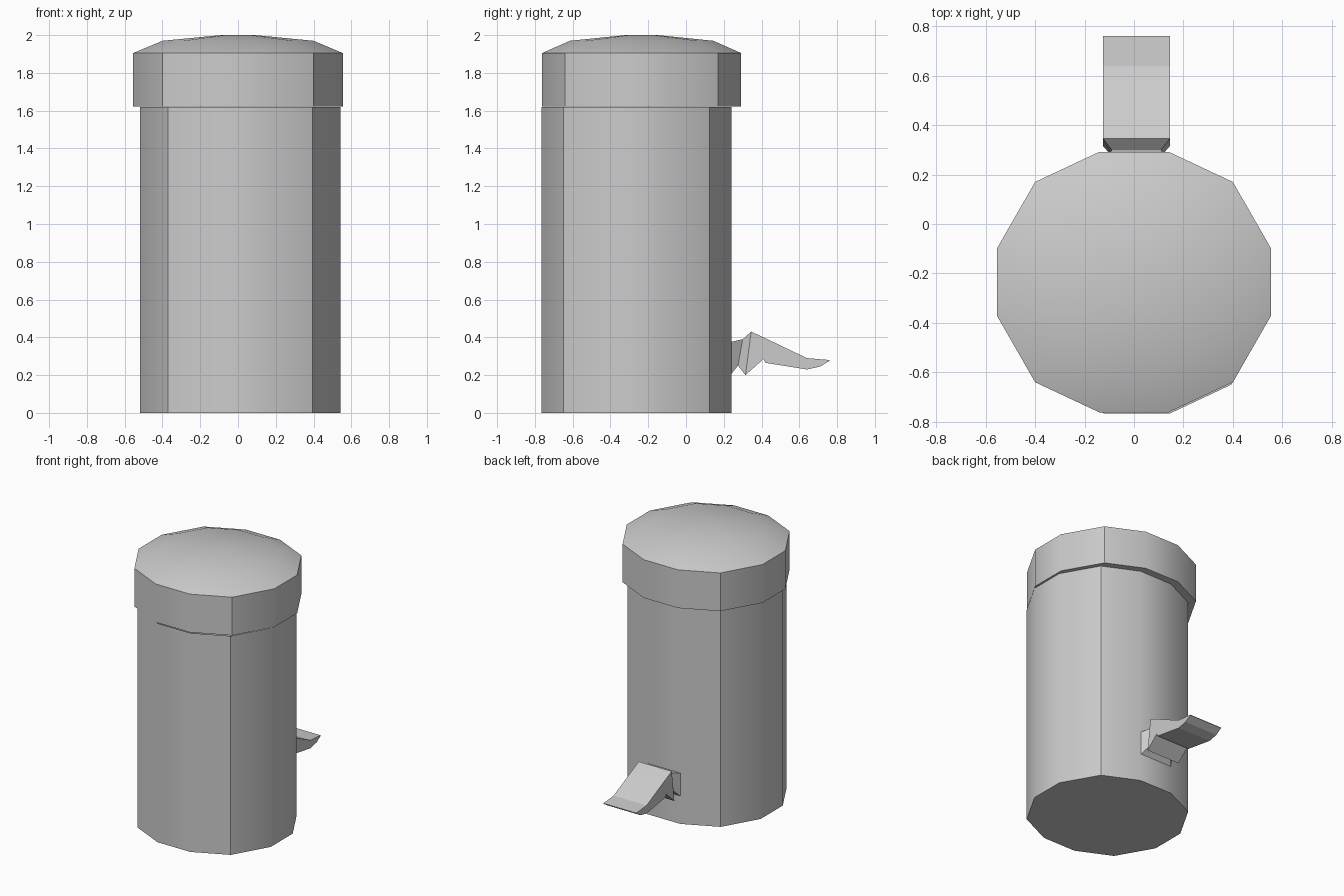
import bpy, math

if "Cube" in bpy.data.objects:
    bpy.data.objects.remove(bpy.data.objects["Cube"])

# Twelve-sided outline built by mirroring one quarter
QUARTER = [(0.555, 0.135), (0.40, 0.405), (0.14, 0.527)]
OUTLINE = (QUARTER
           + [(-x, y) for x, y in reversed(QUARTER)]
           + [(-x, -y) for x, y in QUARTER]
           + [(x, -y) for x, y in reversed(QUARTER)])


def loft(name, rings, cap_start=True, cap_end=True, smooth=None):
    """Bridge equal-length rings of points into one mesh object."""
    n = len(rings[0])
    verts = [p for ring in rings for p in ring]
    faces = []
    for r in range(len(rings) - 1):
        for i in range(n):
            j = (i + 1) % n
            faces.append((r * n + i, r * n + j, (r + 1) * n + j, (r + 1) * n + i))
    if cap_start:
        faces.append(tuple(reversed(range(n))))
    if cap_end:
        faces.append(tuple(range((len(rings) - 1) * n, len(rings) * n)))
    mesh = bpy.data.meshes.new(name)
    mesh.from_pydata(verts, [], faces)
    mesh.update()
    obj = bpy.data.objects.new(name, mesh)
    bpy.context.collection.objects.link(obj)
    if smooth is not None:
        bpy.ops.object.select_all(action='DESELECT')
        obj.select_set(True)
        bpy.context.view_layer.objects.active = obj
        bpy.ops.object.shade_smooth_by_angle(angle=math.radians(smooth))
    return obj


def ring(scale, z, cx, cy):
    return [(cx + x * scale, cy + y * scale, z) for x, y in OUTLINE]


# Bin body
loft("bin_body", [ring(0.955, z, 0.012, -0.263) for z in (0, 1.62)],
     cap_end=False, smooth=33)

# Domed lid: (scale, height)
LID = [(1.0, 1.622), (1.0, 1.80), (1.0, 1.905), (0.72, 1.97), (0.16, 2.0)]
loft("lid", [ring(s, z, 0, -0.235) for s, z in LID], smooth=33)


def cross_section(yb, zb, yt, zt, w, cx=0.01):
    return [(cx - w, yb, zb), (cx - w, yt, zt), (cx + w, yt, zt), (cx + w, yb, zb)]


# Foot pedal with necked bracket: bottom y/z, top y/z, half width
PEDAL = [
    (0.235, 0.20, 0.235, 0.375, 0.135),
    (0.275, 0.25, 0.30, 0.39, 0.10),
    (0.315, 0.20, 0.345, 0.43, 0.135),
    (0.41, 0.285, 0.41, 0.40, 0.135),
    (0.42, 0.265, 0.425, 0.393, 0.135),
    (0.64, 0.23, 0.64, 0.29, 0.135),
    (0.71, 0.245, 0.71, 0.284, 0.135),
    (0.76, 0.276, 0.76, 0.28, 0.135),
]
loft("foot_pedal", [cross_section(*s) for s in PEDAL])
